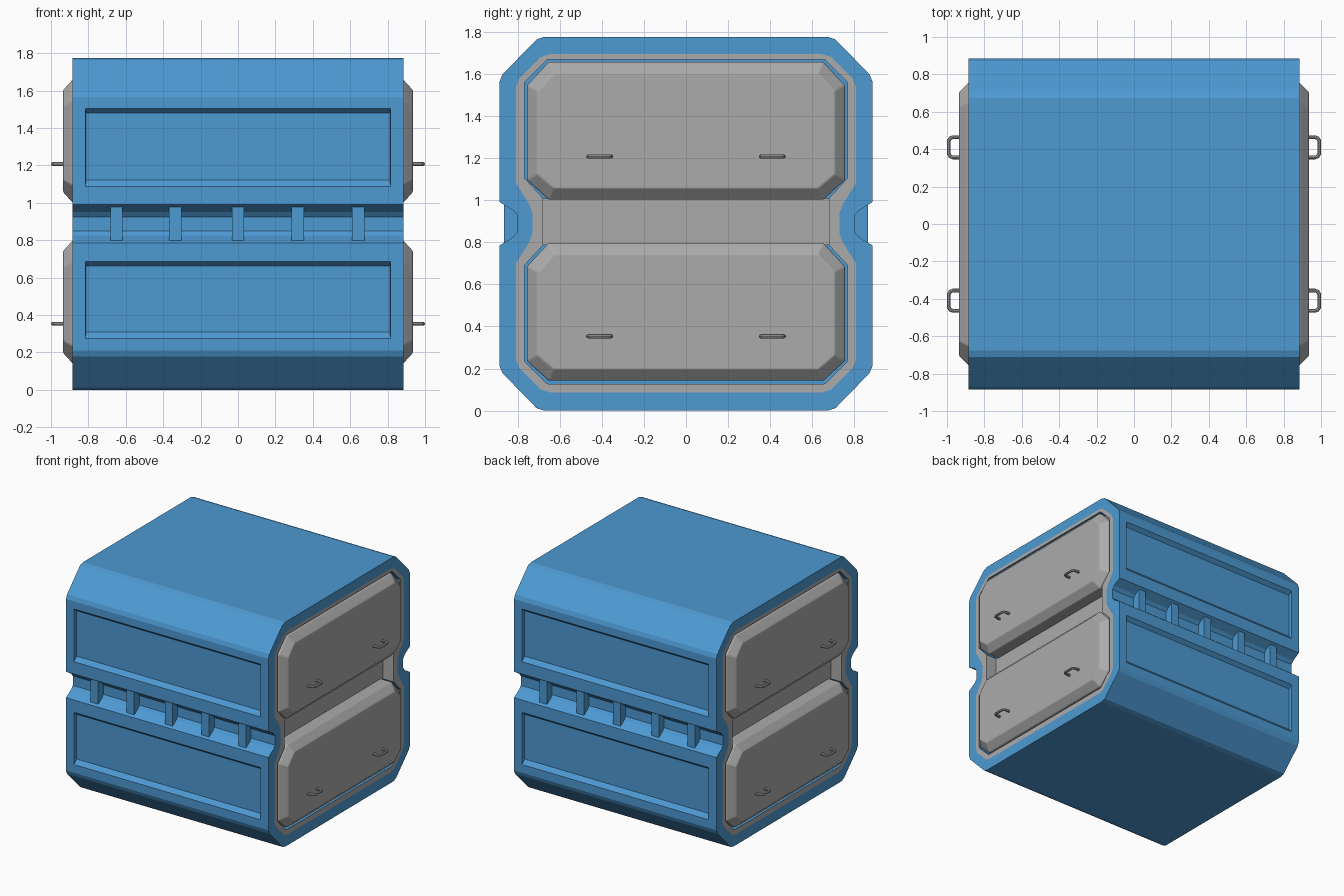
import bpy, bmesh, math

if "Cube" in bpy.data.objects:
    bpy.data.objects.remove(bpy.data.objects["Cube"])

H = 0.885      # half length of the shell
FLOOR = 0.785  # x of the recessed end floor


def material(name, rgb):
    m = bpy.data.materials.new(name)
    m.diffuse_color = (*rgb, 1)
    m.use_nodes = True
    m.node_tree.nodes["Principled BSDF"].inputs["Base Color"].default_value = m.diffuse_color
    return m


BLUE = material("blue shell", (0.075, 0.32, 0.65))
GREY = material("light grey", (0.41, 0.41, 0.41))


def finish(bm, name, mats):
    bmesh.ops.recalc_face_normals(bm, faces=bm.faces)
    me = bpy.data.meshes.new(name)
    bm.to_mesh(me)
    bm.free()
    for m in mats:
        me.materials.append(m)
    ob = bpy.data.objects.new(name, me)
    bpy.context.collection.objects.link(ob)
    return ob


def full_loop(quarter, mid):
    """Mirror a lower quarter profile (y, z) upward about z = mid and across y."""
    side = quarter + [(y, 2 * mid - z) for y, z in reversed(quarter)]
    return side + [(-y, z) for y, z in reversed(side)]


def loft(bm, rings):
    """Skin rings given as (x, [(y, z)...]); returns the bands of faces."""
    vs = [[bm.verts.new((x, y, z)) for y, z in pts] for x, pts in rings]
    n = len(vs[0])
    bands = [[bm.faces.new((a[i], a[(i + 1) % n], b[(i + 1) % n], b[i]))
              for i in range(n)] for a, b in zip(vs, vs[1:])]
    bm.faces.new(vs[0])
    bm.faces.new(vs[-1])
    return bands


def box(bm, x0, x1, y0, y1, z0, z1):
    loft(bm, [(x, [(y0, z0), (y1, z0), (y1, z1), (y0, z1)]) for x in (x0, x1)])


# Shell: outer outline, painted seal ring and recess rim on both ends
outer = full_loop([(.675, 0), (.71, .012), (.872, .178), (.885, .21),
                   (.885, .785), (.82, .825), (.80, .85)], .8875)
ring = full_loop([(.64, .085), (.69, .10), (.79, .20), (.807, .24),
                  (.807, .70), (.745, .80), (.73, .84)], .89)
rim = full_loop([(.655, .127), (.662, .13), (.763, .23), (.768, .24),
                 (.768, .69), (.68, .785), (.68, .83)], .8975)
bm = bmesh.new()
bands = loft(bm, [(-FLOOR, rim), (-H, rim), (-H, ring), (-H, outer),
                  (H, outer), (H, ring), (H, rim), (FLOOR, rim)])
for f in bands[1] + bands[5]:
    f.material_index = 1
for f in bands[0] + bands[6]:
    if abs(f.calc_center_median().z - .8975) < .14:
        f.material_index = 1

# Recessed side panels with sloped top and bottom edges
for f in bands[3]:
    zs = [v.co.z for v in f.verts]
    if max(zs) - min(zs) < .4:
        continue
    c = f.calc_center_median()
    z0, z1 = (.275, .687) if c.z < .8875 else (1.088, 1.505)
    corners = list(f.verts)
    bm.faces.remove(f)
    loops = [corners]
    for lx, a, b, depth in ((.815, z0, z1, 0), (.813, z0 + .033, z1 - .025, .03)):
        loops.append([bm.verts.new((math.copysign(lx, v.co.x),
                                    math.copysign(H - depth, v.co.y),
                                    a if v.co.z < c.z else b)) for v in corners])
    for a, b in zip(loops, loops[1:]):
        for i in range(4):
            j = (i + 1) % 4
            bm.faces.new((a[i], a[j], b[j], b[i]))
    bm.faces.new(loops[-1])
finish(bm, "shell", [BLUE, GREY])

# Ribs across the waist groove, front and back
bm = bmesh.new()
for x in (-.65, -.335, 0, .32, .643):
    for s in (-1, 1):
        box(bm, x - .033, x + .033, s * .78, s * .865, .787, .99)
finish(bm, "waist_ribs", [BLUE])

# Grey strip between the lids
bm = bmesh.new()
for s in (-1, 1):
    box(bm, s * (FLOOR - .01), s * (FLOOR + .008), -.679, .679, .787, 1.008)
finish(bm, "waist_panels", [GREY])


# Four end lids with wide sloped edges
def lid_loop(dy, dz, lift):
    half = [(.652 - dy * .5, .142 + dz), (.755 - dy, .235 + dz * .5),
            (.755 - dy, .685 - dz * .5), (.652 - dy * .5, .797 - dz)]
    half = [(y, z + lift) for y, z in half]
    return half + [(-y, z) for y, z in reversed(half)]


for side, s in (("left", -1), ("right", 1)):
    for level, lift in (("lower", 0), ("upper", .86)):
        bm = bmesh.new()
        base = lid_loop(0, 0, lift)
        loft(bm, [(s * FLOOR, base), (s * H, base),
                  (s * .935, lid_loop(.05, .055, lift))])
        ob = finish(bm, f"{side}_{level}_lid", [GREY])
        bev = ob.modifiers.new("soft edges", "BEVEL")
        bev.width = .006
        bev.segments = 2
        bev.limit_method = "ANGLE"
        bev.angle_limit = math.radians(25)

# Bent rod handles, two per lid
cu = bpy.data.curves.new("handles", "CURVE")
cu.dimensions = "3D"
cu.bevel_depth = .01
cu.bevel_resolution = 2
cu.use_fill_caps = True
arm = [(.925, .054), (.968, .054), (.982, .049), (.99, .036)]
path = arm + [(x, -y) for x, y in reversed(arm)]
for s in (-1, 1):
    for yc in (-.41, .41):
        for z in (.353, 1.207):
            sp = cu.splines.new("POLY")
            sp.points.add(len(path) - 1)
            for p, (x, y) in zip(sp.points, path):
                p.co = (s * x, yc + y, z, 1)
handles = bpy.data.objects.new("handles", cu)
bpy.context.collection.objects.link(handles)
cu.materials.append(GREY)
bpy.context.view_layer.objects.active = handles
handles.select_set(True)
bpy.ops.object.convert(target="MESH")
bpy.ops.object.shade_smooth_by_angle()
